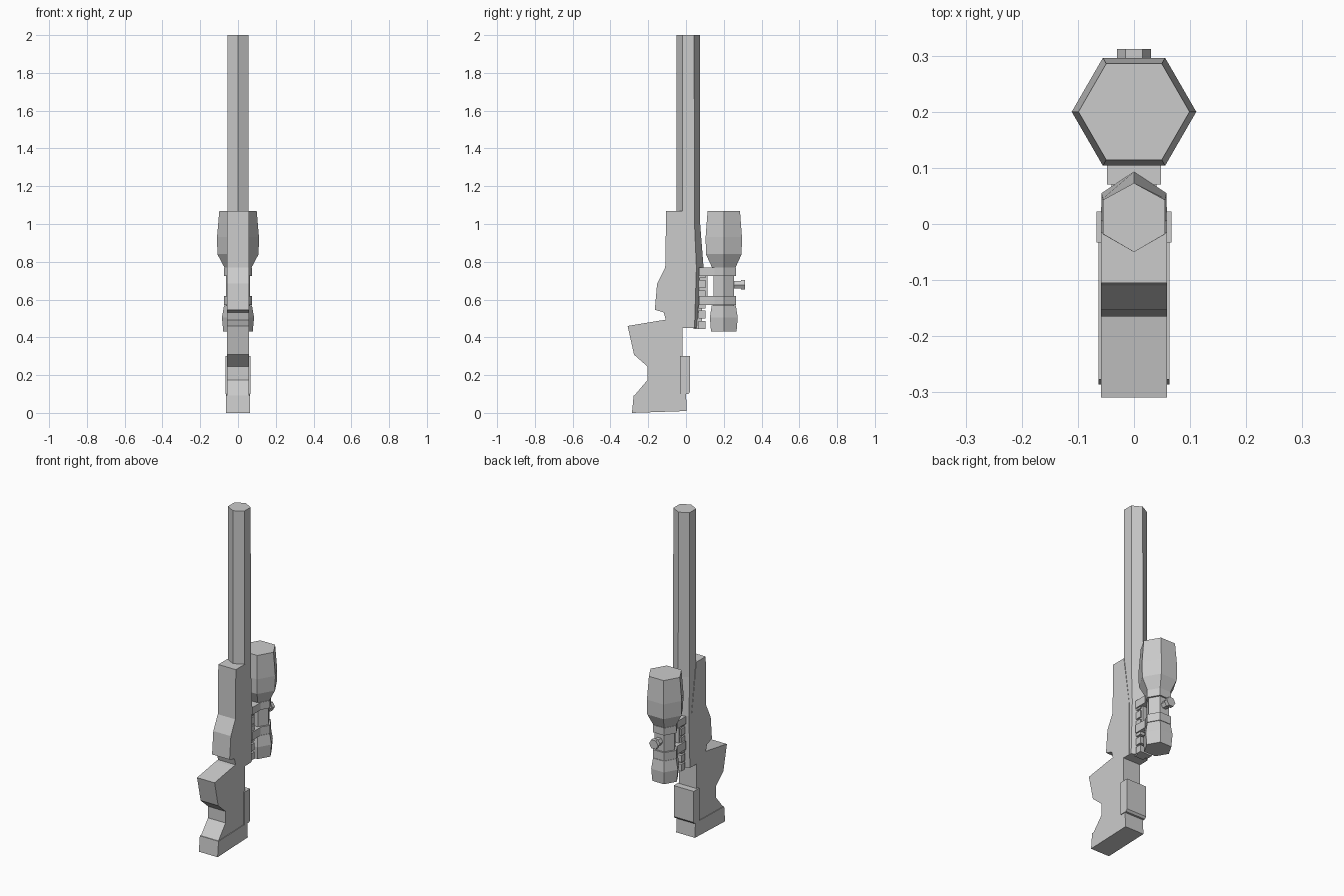
import bpy, bmesh, math
from mathutils import Vector

if "Cube" in bpy.data.objects:
    bpy.data.objects.remove(bpy.data.objects["Cube"])


def finish(name, bm):
    bmesh.ops.recalc_face_normals(bm, faces=bm.faces)
    me = bpy.data.meshes.new(name)
    bm.to_mesh(me)
    bm.free()
    ob = bpy.data.objects.new(name, me)
    bpy.context.collection.objects.link(ob)
    return ob


def loft(name, sections):
    """Skin equal-length rings of points and cap both ends."""
    bm = bmesh.new()
    rings = [[bm.verts.new(p) for p in s] for s in sections]
    n = len(rings[0])
    for a, b in zip(rings, rings[1:]):
        for i in range(n):
            j = (i + 1) % n
            bm.faces.new((a[i], a[j], b[j], b[i]))
    bm.faces.new(rings[0])
    bm.faces.new(rings[-1])
    return finish(name, bm)


def slab(name, half_width, profile):
    """Side profile (y, z) extruded symmetrically in x."""
    return loft(name, [[(x, y, z) for y, z in profile]
                       for x in (-half_width, half_width)])


def box(name, hw, y0, y1, z0, z1):
    return slab(name, hw, [(y0, z0), (y1, z0), (y1, z1), (y0, z1)])


def hex_turned(name, center, axis, rings):
    """Six-sided turned part; rings are (distance, radius)."""
    secs = []
    for d, r in rings:
        ring = []
        for k in range(6):
            c, s = r * math.cos(k * math.pi / 3), r * math.sin(k * math.pi / 3)
            off = (c, s, d) if axis == 'z' else (c, d, s)
            ring.append(Vector(center) + Vector(off))
        secs.append(ring)
    return loft(name, secs)


# Hexagonal barrel, swelling toward the sight rail
def barrel_ring(z, hw, shoulder, ridge):
    return [(0, -0.05, z), (hw, -0.018, z), (hw, shoulder, z),
            (0, ridge, z), (-hw, shoulder, z), (-hw, -0.018, z)]


loft("barrel", [barrel_ring(0.45, 0.058, 0.045, 0.068),
                barrel_ring(0.77, 0.058, 0.055, 0.093),
                barrel_ring(1.0, 0.056, 0.045, 0.075),
                barrel_ring(2.0, 0.055, 0.043, 0.073)])

# Receiver, grip and stock body in one side profile
slab("receiver_and_stock", 0.059, [
    (-0.015, 1.07), (-0.105, 1.07), (-0.11, 0.77), (-0.153, 0.684),
    (-0.165, 0.546), (-0.118, 0.532), (-0.107, 0.492), (-0.13, 0.49),
    (-0.309, 0.46), (-0.275, 0.308), (-0.203, 0.245), (-0.203, 0.175),
    (-0.275, 0.09), (-0.275, 0.05), (-0.018, 0.05), (-0.018, 0.45),
    (0.03, 0.45), (0.03, 0.77)])

# Butt plate and cheek rest
slab("butt_plate", 0.063, [(-0.286, 0.0), (0.004, 0.01), (0.0, 0.1), (-0.277, 0.093)])
slab("cheek_rest", 0.067, [(-0.033, 0.1), (0.012, 0.1), (0.022, 0.112),
                           (0.022, 0.3), (-0.033, 0.3)])

# Sight rail with raised teeth
box("rail", 0.03, 0.04, 0.085, 0.445, 0.77)
for i in range(6):
    z = 0.445 + i * 0.054
    box(f"rail_tooth_{i + 1}", 0.04, 0.065, 0.102, z, z + 0.042)

# Scope mount bridge and feet
box("mount_bridge", 0.032, 0.085, 0.115, 0.575, 0.765)
for label, z0, z1 in (("rear", 0.57, 0.62), ("front", 0.725, 0.77)):
    box(f"mount_foot_{label}", 0.048, 0.07, 0.15, z0, z1)
    hex_turned(f"scope_ring_{label}", (0, 0.2, 0), 'z', [(z0, 0.075), (z1, 0.075)])

# Scope tube with objective bell and eyepiece
SC = (0, 0.2, 0)
hex_turned("scope_tube", SC, 'z', [(0.55, 0.064), (0.79, 0.064)])
hex_turned("scope_bell", SC, 'z', [(0.77, 0.072), (0.84, 0.109), (0.93, 0.111), (1.07, 0.099)])
hex_turned("scope_eyepiece", SC, 'z', [(0.43, 0.078), (0.505, 0.085), (0.568, 0.074)])

# Adjustment knob
hex_turned("knob", (0, 0, 0.678), 'y',
           [(0.24, 0.023), (0.29, 0.023), (0.29, 0.03), (0.312, 0.03)])
